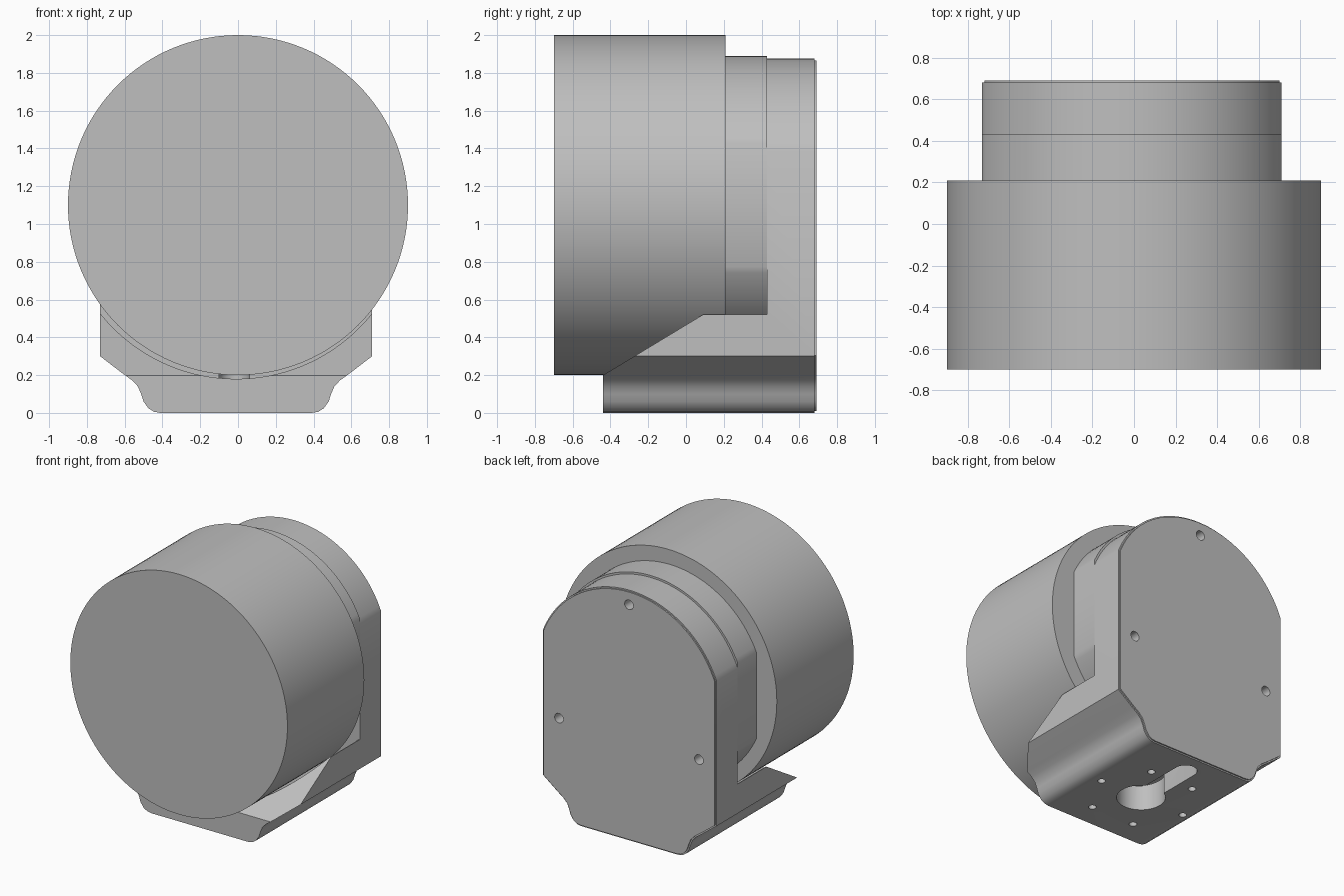
import bpy, bmesh
from math import sin, cos, acos, asin, pi, radians
from mathutils import Matrix

cube = bpy.data.objects.get("Cube")
if cube:
    bpy.data.objects.remove(cube, do_unlink=True)

CX, CZ = -0.01, 1.1      # mount centre line, drum axis height
HALF = 0.72              # half width of the mount
BACK = 0.69

grey = bpy.data.materials.new("plain grey")
grey.use_nodes = True
grey.diffuse_color = (0.52, 0.52, 0.52, 1)
grey.node_tree.nodes["Principled BSDF"].inputs["Base Color"].default_value = (0.52, 0.52, 0.52, 1)


def finish(name, bm):
    bmesh.ops.recalc_face_normals(bm, faces=bm.faces)
    mesh = bpy.data.meshes.new(name)
    bm.to_mesh(mesh)
    bm.free()
    mesh.materials.append(grey)
    ob = bpy.data.objects.new(name, mesh)
    bpy.context.collection.objects.link(ob)
    return ob


def prism(name, points, shift, rim=0):
    """Extrude a closed outline of 3D points; optionally round its far rim."""
    bm = bmesh.new()
    face = bm.faces.new([bm.verts.new(p) for p in points])
    new = bmesh.ops.extrude_face_region(bm, geom=[face], use_keep_orig=True)["geom"]
    moved = [g for g in new if isinstance(g, bmesh.types.BMVert)]
    bmesh.ops.translate(bm, verts=moved, vec=shift)
    if rim:
        bmesh.ops.bevel(bm, geom=[e for e in bm.edges if all(v in moved for v in e.verts)],
                        offset=rim, segments=2, affect='EDGES')
    return finish(name, bm)


def cylinder(name, centre, radius, depth, axis, segments=32):
    bm = bmesh.new()
    turn = Matrix.Rotation(pi / 2, 4, 'X') if axis == 'Y' else Matrix()
    bmesh.ops.create_cone(bm, cap_ends=True, segments=segments, radius1=radius,
                          radius2=radius, depth=depth,
                          matrix=Matrix.Translation(centre) @ turn)
    return finish(name, bm)


def activate(ob):
    bpy.ops.object.select_all(action='DESELECT')
    ob.select_set(True)
    bpy.context.view_layer.objects.active = ob


def cut(ob, cutter):
    activate(ob)
    mod = ob.modifiers.new("cut", 'BOOLEAN')
    mod.operation, mod.solver, mod.object = 'DIFFERENCE', 'EXACT', cutter
    bpy.ops.object.modifier_apply(modifier=mod.name)
    bpy.data.objects.remove(cutter, do_unlink=True)


def arc(radius, start, end, steps):
    return [(radius * cos(start + (end - start) * i / steps),
             CZ + radius * sin(start + (end - start) * i / steps)) for i in range(steps + 1)]


# Large front drum
drum = cylinder("main_drum", (0, -0.245, CZ), 0.9, 0.91, 'Y', 128)

# Narrower drum behind it, with flattened sides
flat = acos(HALF / 0.79)
outline = arc(0.79, flat, pi - flat, 48) + arc(0.79, pi + flat, 2 * pi - flat, 48)
neck = prism("rear_drum", [(CX + x, 0.2, z) for x, z in outline], (0, 0.23, 0))

# Mount: arched back plate and flared foot from one outline
foot = [(0.72, 0.3), (0.6, 0.208), (0.55, 0.172), (0.52, 0.14), (0.503, 0.1),
        (0.49, 0.06), (0.465, 0.025), (0.435, 0.006), (0.40, 0)]
flat = acos(HALF / 0.775)
outline = [(-x, z) for x, z in foot] + foot[::-1] + arc(0.775, flat, pi - flat, 48)
mount = prism("mount", [(CX + x, -0.44, z) for x, z in outline], (0, BACK + 0.44, 0), 0.01)

# Cradle hollow and sloping side cheeks
cut(mount, cylinder("cradle_cutter", (CX, -0.285, CZ), 0.92, 1.43, 'Y', 128))
side = [(-1, -0.14), (0.09, 0.52), (0.43, 0.52), (0.43, 3), (-1, 3)]
cut(mount, prism("cheek_cutter", [(-2, y, z) for y, z in side], (4, 0, 0)))

# Cable opening with slot in the underside
R, W, Y0 = 0.166, 0.08, 0.05
a = asin(W / R)
keyhole = [(R * cos(pi / 2 + a + (2 * pi - 2 * a) * i / 40),
            R * sin(pi / 2 + a + (2 * pi - 2 * a) * i / 40)) for i in range(41)]
keyhole += [(W * cos(pi * i / 12), 0.47 + W * sin(pi * i / 12)) for i in range(13)]
cut(mount, prism("slot_cutter", [(CX - 0.01 + x, Y0 + y, -0.1) for x, y in keyhole], (0, 0, 0.35)))

# Ring of screw holes in the underside
for i in range(6):
    t = radians(60 * i)
    cut(mount, cylinder("screw_cutter", (CX - 0.02 + 0.36 * cos(t), Y0 + 0.36 * sin(t), 0), 0.027, 0.2, 'Z', 20))

# Three screw holes in the back plate
for i in range(3):
    t = radians(90 + 120 * i)
    cut(mount, cylinder("bolt_cutter", (CX + 0.67 * cos(t), BACK, CZ + 0.67 * sin(t)), 0.036, 0.2, 'Y', 24))

for ob in (drum, neck, mount):
    activate(ob)
    bpy.ops.object.shade_smooth_by_angle(angle=radians(30))
